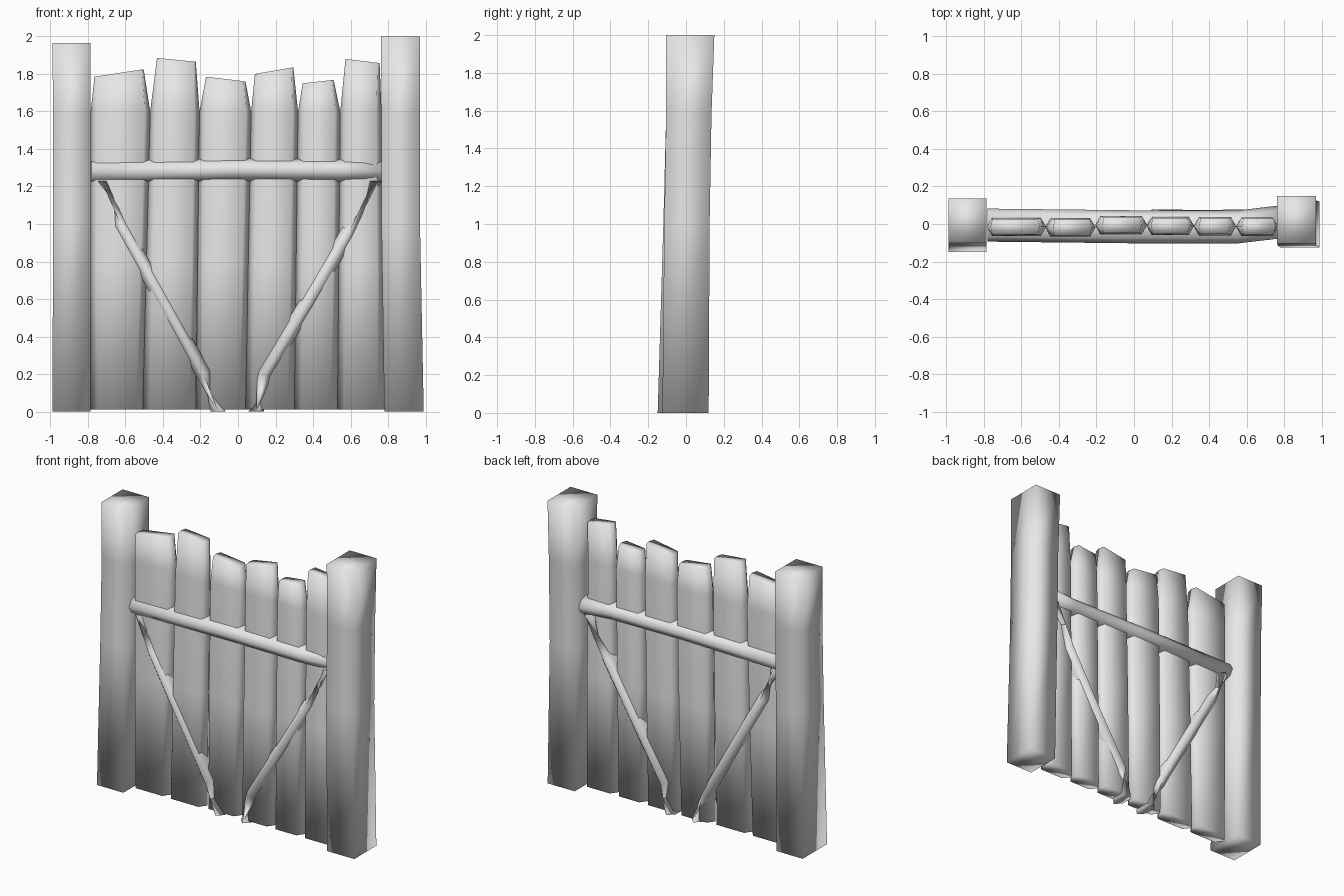
import bpy, bmesh
from math import cos, sin, pi
from mathutils import Vector

cube = bpy.data.objects.get("Cube")
if cube:
    bpy.data.objects.remove(cube, do_unlink=True)

wood = bpy.data.materials.new("plain grey wood")
wood.use_nodes = True
GREY = (0.8, 0.8, 0.8, 1.0)
wood.diffuse_color = GREY
wood.node_tree.nodes["Principled BSDF"].inputs["Base Color"].default_value = GREY


def loft(name, rings):
    """Skin a closed, smooth shaded solid through rings of equal point count."""
    bm = bmesh.new()
    loops = [[bm.verts.new(p) for p in ring] for ring in rings]
    n = len(loops[0])
    for a, b in zip(loops, loops[1:]):
        for i in range(n):
            j = (i + 1) % n
            bm.faces.new((a[i], a[j], b[j], b[i]))
    bm.faces.new(loops[0][::-1])
    bm.faces.new(loops[-1])
    bmesh.ops.recalc_face_normals(bm, faces=bm.faces)
    for f in bm.faces:
        f.smooth = True
    mesh = bpy.data.meshes.new(name)
    bm.to_mesh(mesh)
    bm.free()
    mesh.materials.append(wood)
    obj = bpy.data.objects.new(name, mesh)
    bpy.context.collection.objects.link(obj)
    return obj


def post(name, levels):
    # Square section at each level: z, x range, y range
    loft(name, [[(x0, y0, z), (x1, y0, z), (x1, y1, z), (x0, y1, z)]
                for z, x0, x1, y0, y1 in levels])


def plank_ring(x0, x1, z0, z1, y, half, inset):
    # Six sided section, with ridges on its two narrow sides
    def height(x):
        return z0 + (z1 - z0) * (x - x0) / (x1 - x0)
    outline = [(x0, y), (x0 + inset, y - half), (x1 - inset, y - half),
               (x1, y), (x1 - inset, y + half), (x0 + inset, y + half)]
    return [(px, py, height(px)) for px, py in outline]


def log(name, path, sides, half_wide, half_deep, cap_axis):
    # Round bar in the xz plane, its ends cut square to cap_axis
    rings = []
    for k, p in enumerate(path):
        a, b = path[max(k - 1, 0)], path[min(k + 1, len(path) - 1)]
        d = (Vector(b) - Vector(a))
        d.y = 0
        d.normalize()
        across = Vector((d.z, 0, -d.x))
        if k in (0, len(path) - 1):
            across = Vector((1, 0, 0)) if cap_axis == "z" else Vector((0, 0, -1))
        ring = []
        for i in range(sides):
            t = 2 * pi * i / sides
            ring.append(Vector(p) + across * half_wide * sin(t)
                        + Vector((0, half_deep * cos(t), 0)))
        rings.append(ring)
    loft(name, rings)


# Gate posts
post("right_post", [(0, -0.99, -0.785, -0.15, 0.12),
                    (1.0, -0.985, -0.785, -0.12, 0.125),
                    (1.58, -0.985, -0.785, -0.105, 0.13),
                    (1.965, -0.99, -0.785, -0.1, 0.135)])
post("left_post", [(0, 0.78, 0.99, -0.125, 0.12),
                   (1.0, 0.765, 0.97, -0.115, 0.125),
                   (1.58, 0.765, 0.97, -0.105, 0.135),
                   (2.0, 0.762, 0.97, -0.105, 0.15)])

# Upright planks: seams at the foot and shoulder, then tops as x, z, x, z, y
foot_seams = [-0.785, -0.508, -0.225, 0.04, 0.3, 0.53, 0.78]
shoulder_seams = [-0.785, -0.468, -0.205, 0.07, 0.32, 0.545, 0.765]
tops = [(-0.765, 1.785, -0.503, 1.825, -0.015),
        (-0.432, 1.885, -0.225, 1.865, -0.018),
        (-0.17, 1.785, 0.04, 1.76, -0.006),
        (0.09, 1.8, 0.295, 1.835, -0.01),
        (0.345, 1.75, 0.51, 1.768, -0.012),
        (0.573, 1.88, 0.755, 1.858, -0.014)]
for i, (xa, za, xb, zb, y) in enumerate(tops):
    f0, f1 = foot_seams[i:i + 2]
    s0, s1 = shoulder_seams[i:i + 2]
    m0, m1 = (f0 + s0) / 2, (f1 + s1) / 2
    loft(f"plank_{i + 1}", [
        plank_ring(f0, f1, 0.01, 0.01, y, 0.05, 0.035),
        plank_ring(m0, m1, 0.8, 0.8, y, 0.052, 0.032),
        plank_ring(s0, s1, 1.6, 1.6, y, 0.048, 0.028),
        plank_ring(xa, xb, za, zb, y, 0.042, 0.01)])

# Cross rail running through the planks
log("cross_rail", [(-0.78, -0.006, 1.28), (0, -0.015, 1.289),
                   (0.55, -0.016, 1.285), (0.768, 0.01, 1.281)],
    8, 0.061, 0.088, "x")

# Slanted braces meeting near the foot of the gate
log("right_brace", [(-0.725, -0.005, 1.23), (-0.628, -0.01, 1.0),
                    (-0.405, -0.012, 0.6), (-0.183, -0.012, 0.2),
                    (-0.106, -0.012, 0)], 6, 0.046, 0.085, "z")
log("left_brace", [(0.725, 0.0, 1.23), (0.585, -0.008, 0.95),
                   (0.37, -0.01, 0.58), (0.14, -0.008, 0.2),
                   (0.097, -0.006, 0)], 6, 0.048, 0.085, "z")
